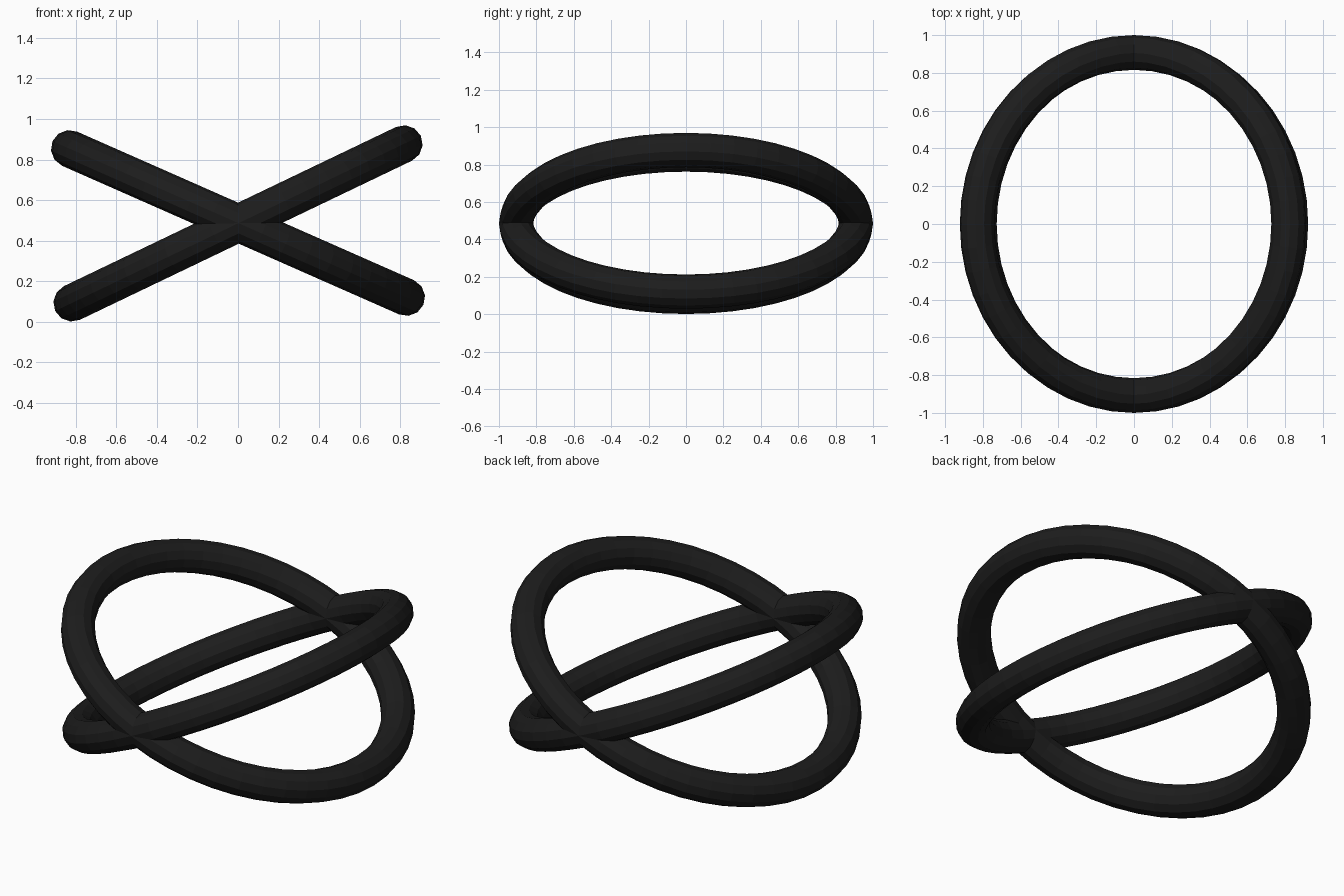
import bpy
from math import radians

if "Cube" in bpy.data.objects:
    bpy.data.objects.remove(bpy.data.objects["Cube"])

black = bpy.data.materials.new("black")
black.diffuse_color = (0.012, 0.012, 0.012, 1)
black.use_nodes = True
black.node_tree.nodes["Principled BSDF"].inputs["Base Color"].default_value = black.diffuse_color


# One low-poly ring, tilted about the y axis
def ring(name, tilt, z):
    bpy.ops.mesh.primitive_torus_add(
        major_radius=0.908, minor_radius=0.092,
        major_segments=48, minor_segments=12,
        location=(0, 0, z), rotation=(0, radians(tilt), 0))
    obj = bpy.context.object
    obj.name = name
    obj.data.materials.append(black)
    bpy.ops.object.shade_flat()
    return obj


# Two crossed rings
ring("ring_rising_right", -25.6, 0.485)
ring("ring_rising_left", 23.8, 0.487)
